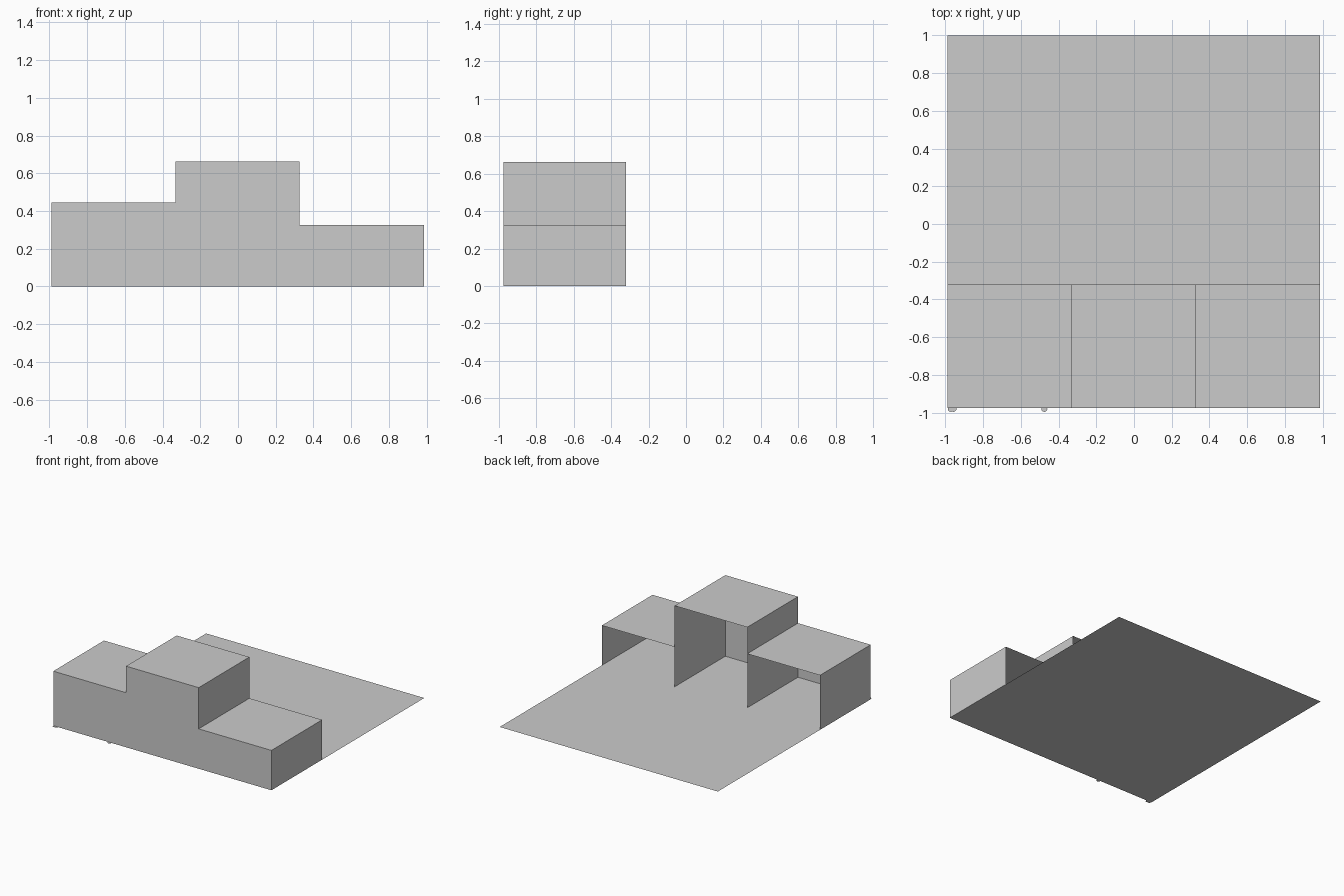
import bpy

if "Cube" in bpy.data.objects:
    bpy.data.objects.remove(bpy.data.objects["Cube"])

FRONT, BACK = -0.975, -0.32
X = [-0.988, -0.33, 0.327, 0.985]      # step boundaries
H = [0.446, 0.663, 0.326]              # step heights


def sheet(name, faces):
    """One object from a list of polygons given by their corner points."""
    verts, polys = [], []
    for f in faces:
        polys.append(list(range(len(verts), len(verts) + len(f))))
        verts += f
    me = bpy.data.meshes.new(name)
    me.from_pydata(verts, [], polys)
    ob = bpy.data.objects.new(name, me)
    bpy.context.collection.objects.link(ob)
    return ob


def flat(x0, x1, y0, y1, z):
    return [(x0, y0, z), (x1, y0, z), (x1, y1, z), (x0, y1, z)]


# Ground sheet
sheet("ground_sheet", [flat(X[0], X[3], FRONT, 1.0, 0)])

# Stepped front panel and tops, open at the back
for name, x0, x1, h in zip(("left", "middle", "right"), X, X[1:], H):
    sheet(name + "_step_front",
          [[(x0, FRONT, 0), (x1, FRONT, 0), (x1, FRONT, h), (x0, FRONT, h)]])
    sheet(name + "_step_top", [flat(x0, x1, FRONT, BACK, h)])

# Upright side walls, each as tall as the higher neighbouring step
for i, (x, h) in enumerate(zip(X, (H[0], H[1], H[1], H[2]))):
    sheet(f"side_wall_{i + 1}",
          [[(x, FRONT, 0), (x, BACK, 0), (x, BACK, h), (x, FRONT, h)]])

# Floor inside the left step
sheet("left_step_floor", [flat(X[0], X[1], FRONT, BACK, 0.004)])

# Small flat pegs peeking out under the front edge
for x in (-0.971, -0.957, -0.475):
    bpy.ops.mesh.primitive_circle_add(vertices=12, radius=0.016, fill_type='NGON',
                                      location=(x, -0.98, 0.001))
    bpy.context.object.name = "front_peg"
